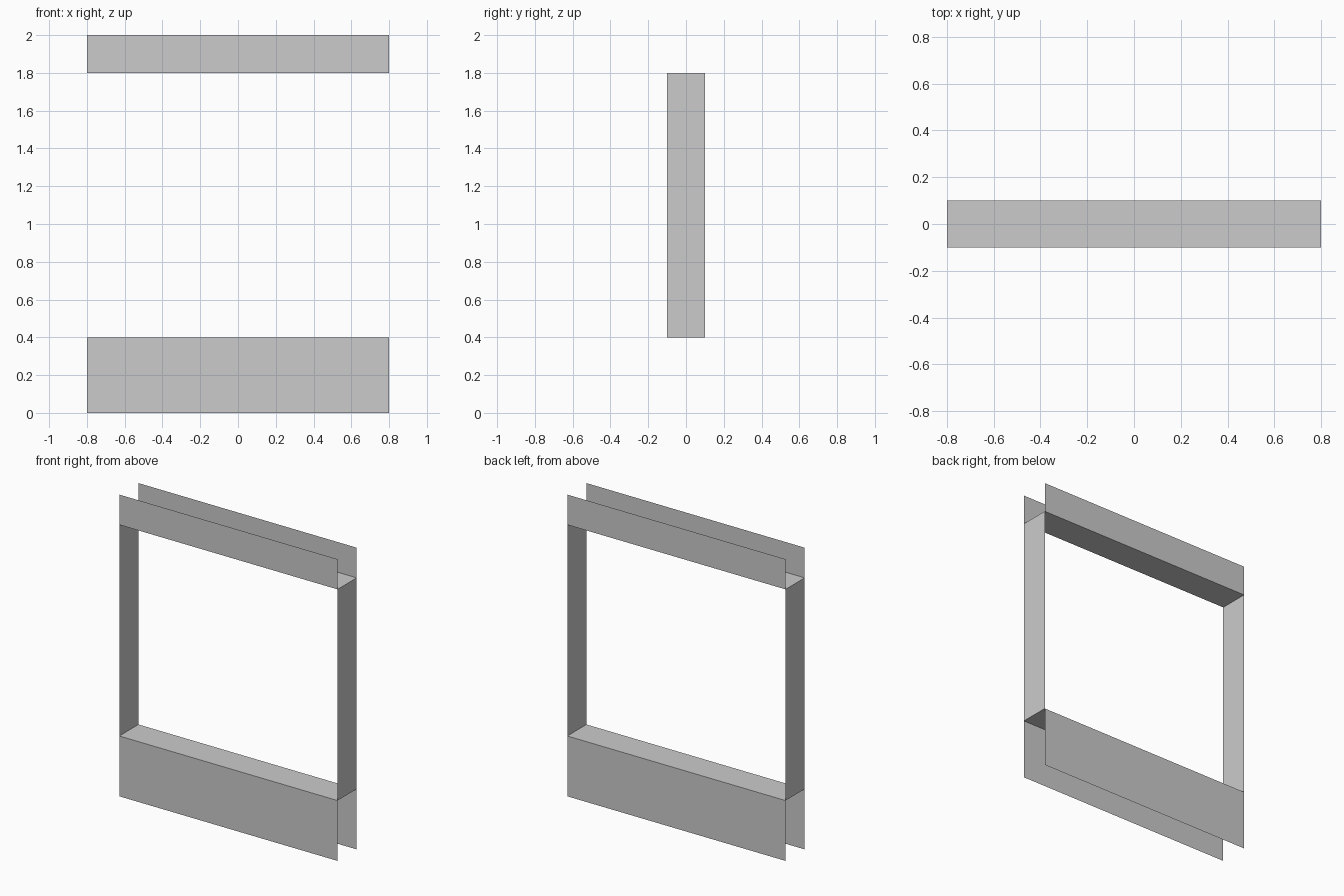
import bpy, bmesh
from mathutils import Vector, Matrix

if "Cube" in bpy.data.objects:
    bpy.data.objects.remove(bpy.data.objects["Cube"])

HALF_W, HALF_D = 0.8, 0.1          # opening half width, wall half depth
SILL_Z, HEAD_Z, TOP_Z = 0.4, 1.8, 2.0


def open_box(name, lo, hi, keep):
    """Box from lo to hi, keeping only the faces that point in the listed directions."""
    lo, hi = Vector(lo), Vector(hi)
    bm = bmesh.new()
    bmesh.ops.create_cube(bm, size=1, matrix=Matrix.LocRotScale((lo + hi) / 2, None, hi - lo))
    bm.normal_update()
    drop = [f for f in bm.faces if not any(f.normal.dot(Vector(k)) > 0.9 for k in keep)]
    bmesh.ops.delete(bm, geom=drop, context='FACES')
    mesh = bpy.data.meshes.new(name)
    bm.to_mesh(mesh)
    bm.free()
    obj = bpy.data.objects.new(name, mesh)
    bpy.context.collection.objects.link(obj)
    return obj


FRONT, BACK, UP, DOWN = (0, -1, 0), (0, 1, 0), (0, 0, 1), (0, 0, -1)

# Wall below the window, with sill on top; ends and underside are open
open_box("lower_wall", (-HALF_W, -HALF_D, 0), (HALF_W, HALF_D, SILL_Z), [FRONT, BACK, UP])

# Wall above the window, with its underside; ends and top are open
open_box("upper_wall", (-HALF_W, -HALF_D, HEAD_Z), (HALF_W, HALF_D, TOP_Z), [FRONT, BACK, DOWN])

# Single-sheet jambs facing into the opening
for side, name in ((-1, "left_jamb"), (1, "right_jamb")):
    xs = sorted((side * HALF_W, side * (HALF_W + 0.2)))
    open_box(name, (xs[0], -HALF_D, SILL_Z), (xs[1], HALF_D, HEAD_Z), [(-side, 0, 0)])
